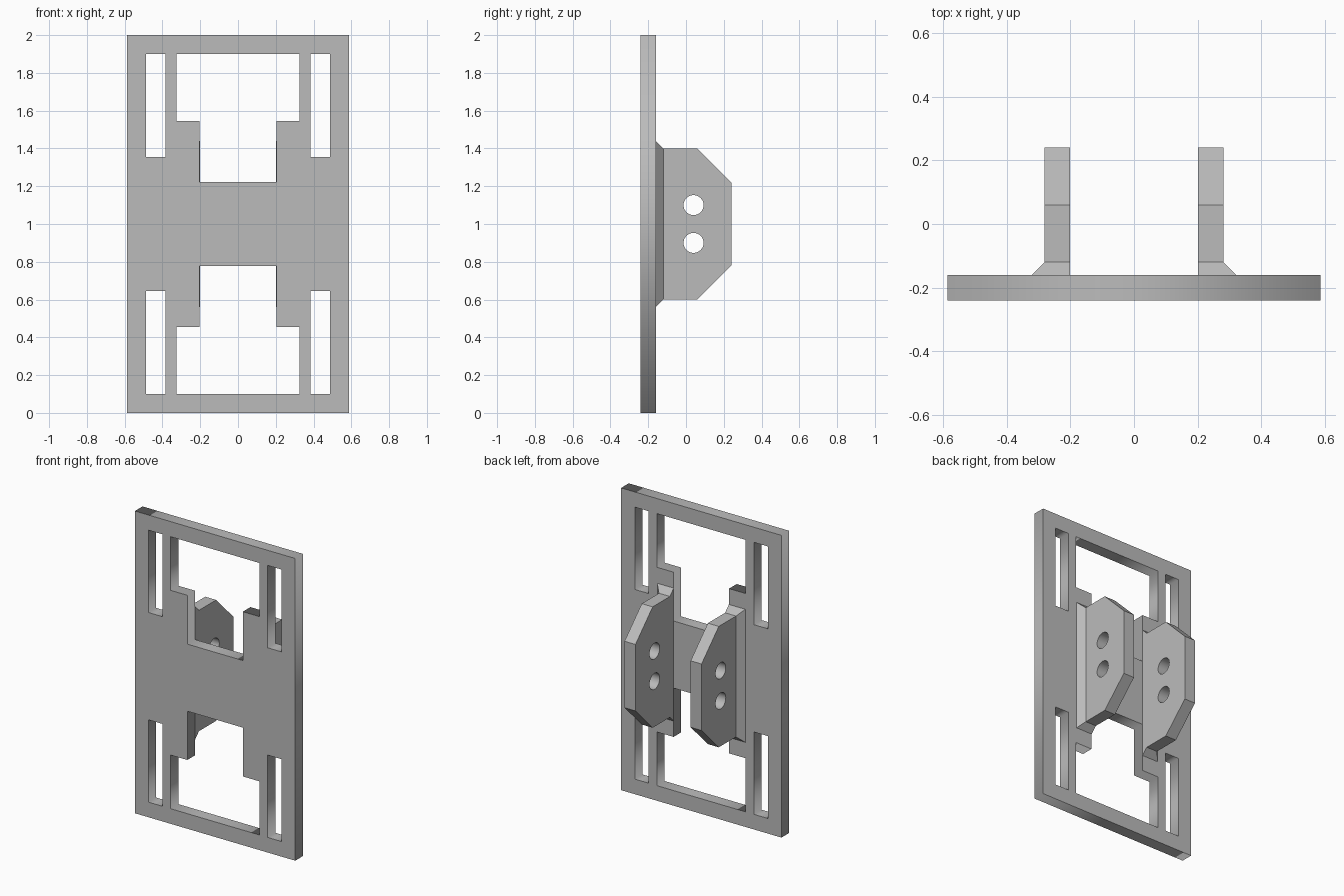
import bpy, bmesh, math
from mathutils import Matrix

cube = bpy.data.objects.get("Cube")
if cube:
    bpy.data.objects.remove(cube, do_unlink=True)

grey = bpy.data.materials.new("plain grey")
grey.use_nodes = True
grey.diffuse_color = (0.5, 0.5, 0.5, 1)
grey.node_tree.nodes["Principled BSDF"].inputs["Base Color"].default_value = (0.5, 0.5, 0.5, 1)


def add_object(name, mesh):
    obj = bpy.data.objects.new(name, mesh)
    bpy.context.collection.objects.link(obj)
    mesh.materials.clear()
    mesh.materials.append(grey)
    return obj


def cut_sheet(loops, thickness, matrix):
    """Filled outline with holes, extruded and moved into place."""
    curve = bpy.data.curves.new("outline", "CURVE")
    curve.dimensions = "2D"
    curve.fill_mode = "BOTH"
    curve.extrude = thickness / 2
    for loop in loops:
        spline = curve.splines.new("POLY")
        spline.points.add(len(loop) - 1)
        for point, (u, v) in zip(spline.points, loop):
            point.co = (u, v, 0, 1)
        spline.use_cyclic_u = True
    temp = bpy.data.objects.new("outline", curve)
    bpy.context.collection.objects.link(temp)
    mesh = bpy.data.meshes.new_from_object(temp)
    bpy.data.objects.remove(temp)
    bpy.data.curves.remove(curve)
    mesh.transform(matrix)
    bm = bmesh.new()
    bm.from_mesh(mesh)
    bmesh.ops.remove_doubles(bm, verts=bm.verts, dist=0.0005)
    bmesh.ops.recalc_face_normals(bm, faces=bm.faces)
    bm.to_mesh(mesh)
    bm.free()
    return mesh


def rect(x0, x1, z0, z1):
    return [(x0, z0), (x1, z0), (x1, z1), (x0, z1)]


def circle(cu, cv, radius, sides=32):
    angles = [2 * math.pi * i / sides for i in range(sides)]
    return [(cu + radius * math.cos(a), cv + radius * math.sin(a)) for a in angles]


# Mounting plate with stepped windows and side slots
loops = [rect(-0.587, 0.587, 0, 2)]
window = [(-0.325, 1.9), (-0.325, 1.545), (-0.203, 1.545), (-0.203, 1.222),
          (0.203, 1.222), (0.203, 1.545), (0.325, 1.545), (0.325, 1.9)]
openings = [window, rect(0.385, 0.487, 1.355, 1.9), rect(-0.487, -0.385, 1.355, 1.9)]
for opening in openings:
    loops += [opening, [(x, 2 - z) for x, z in opening]]
add_object("mounting_plate", cut_sheet(
    loops, 0.08, Matrix.Translation((0, -0.2, 0)) @ Matrix.Rotation(math.pi / 2, 4, "X")))

# Bracket ears: drilled, corner-cut tabs with a flared foot
ear_outline = [(-0.12, 0.6), (0.06, 0.6), (0.24, 0.78), (0.24, 1.22), (0.06, 1.4), (-0.12, 1.4)]
ear_loops = [ear_outline, circle(0.04, 0.9, 0.053), circle(0.04, 1.1, 0.053)]
yz_plane = Matrix(((0, 0, 1, 0), (1, 0, 0, 0), (0, 1, 0, 0), (0, 0, 0, 1)))

for side, sign in (("left", 1), ("right", -1)):
    ear = add_object(side + "_ear", cut_sheet(
        ear_loops, 0.08, Matrix.Translation((0.242 * sign, 0, 0)) @ yz_plane))
    bpy.ops.object.select_all(action="DESELECT")
    ear.select_set(True)
    bpy.context.view_layer.objects.active = ear
    bpy.ops.object.shade_smooth_by_angle(angle=math.radians(30))

    # Foot widens outward, up and down towards the plate; inner side stays flush
    bm = bmesh.new()
    rings = []
    for y, grow in ((-0.12, 0), (-0.16, 0.04)):
        corners = rect(0.202, 0.282 + grow, 0.6 - grow, 1.4 + grow)
        rings.append([bm.verts.new((x * sign, y, z)) for x, z in corners])
    near, far = rings
    for i in range(4):
        j = (i + 1) % 4
        bm.faces.new((near[i], near[j], far[j], far[i]))
    bm.faces.new(near)
    bm.faces.new(far)
    bmesh.ops.recalc_face_normals(bm, faces=bm.faces)
    foot = bpy.data.meshes.new(side + "_ear_foot")
    bm.to_mesh(foot)
    bm.free()
    add_object(side + "_ear_foot", foot)
